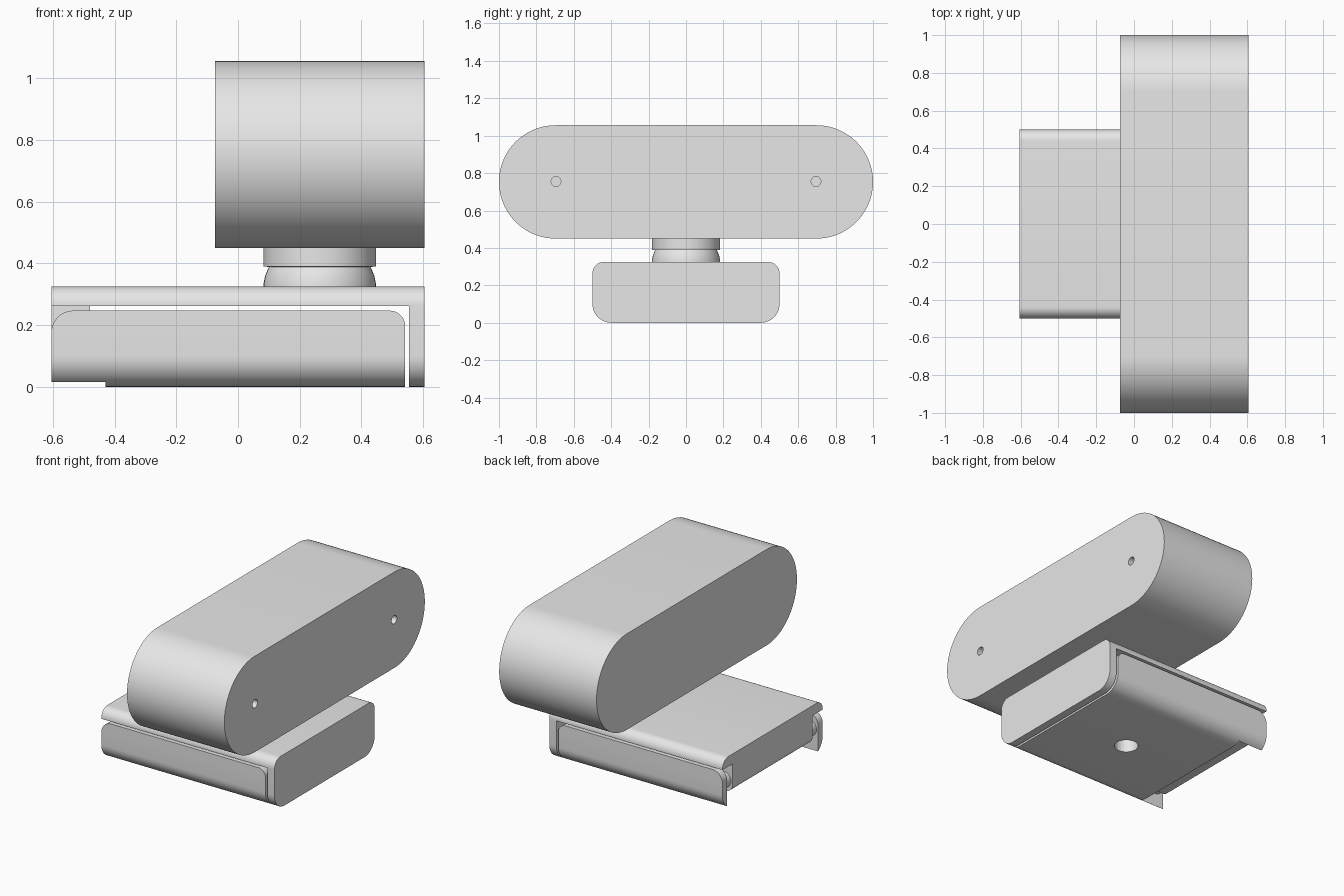
import bpy, bmesh, math
from mathutils import Matrix, Vector

cube = bpy.data.objects.get("Cube")
if cube:
    bpy.data.objects.remove(cube, do_unlink=True)

grey = bpy.data.materials.new("plain grey")
grey.use_nodes = True
grey.diffuse_color = (0.8, 0.8, 0.8, 1)
grey.node_tree.nodes["Principled BSDF"].inputs["Base Color"].default_value = (0.8, 0.8, 0.8, 1)


def finish(bm, name):
    bmesh.ops.recalc_face_normals(bm, faces=bm.faces)
    mesh = bpy.data.meshes.new(name)
    bm.to_mesh(mesh)
    bm.free()
    mesh.materials.append(grey)
    obj = bpy.data.objects.new(name, mesh)
    bpy.context.collection.objects.link(obj)
    return obj


def smooth(obj):
    bpy.ops.object.select_all(action='DESELECT')
    obj.select_set(True)
    bpy.context.view_layer.objects.active = obj
    bpy.ops.object.shade_smooth_by_angle(angle=math.radians(30))


def rounded_rect(u0, u1, v0, v1, radii, steps=12):
    """Outline; radii run bottom left, bottom right, top right, top left."""
    pts = []
    corners = [(u0, v0, 1, 1), (u1, v0, -1, 1), (u1, v1, -1, -1), (u0, v1, 1, -1)]
    for i, ((u, v, su, sv), r) in enumerate(zip(corners, radii)):
        if r == 0:
            pts.append((u, v))
            continue
        for k in range(steps + 1):
            a = math.pi * (1 + i / 2 + k / steps / 2)
            pts.append((u + su * r + r * math.cos(a), v + sv * r + r * math.sin(a)))
    return pts


def extrude(name, pts, axis, start, end):
    """Prism of a YZ outline along x, or of an XZ outline along y."""
    place = (lambda u, v: (start, u, v)) if axis == 'x' else (lambda u, v: (u, start, v))
    bm = bmesh.new()
    face = bm.faces.new([bm.verts.new(place(*p)) for p in pts])
    out = bmesh.ops.extrude_face_region(bm, geom=[face])
    moved = [g for g in out['geom'] if isinstance(g, bmesh.types.BMVert)]
    step = end - start
    bmesh.ops.translate(bm, verts=moved, vec=(step, 0, 0) if axis == 'x' else (0, step, 0))
    bmesh.ops.remove_doubles(bm, verts=bm.verts, dist=0.0001)
    return finish(bm, name)


def box(name, x0, x1, y0, y1, z0, z1):
    return extrude(name, rounded_rect(y0, y1, z0, z1, (0, 0, 0, 0)), 'x', x0, x1)


def cylinder(name, centre, r, depth, axis):
    bm = bmesh.new()
    turn = Vector((0, 0, 1)).rotation_difference(Vector(axis)).to_matrix().to_4x4()
    bmesh.ops.create_cone(bm, cap_ends=True, segments=40, radius1=r, radius2=r, depth=depth,
                          matrix=Matrix.Translation(centre) @ turn)
    return finish(bm, name)


def combine(obj, tool, operation='DIFFERENCE'):
    tool.hide_render = True
    mod = obj.modifiers.new("cut", 'BOOLEAN')
    mod.operation, mod.object, mod.solver = operation, tool, 'EXACT'
    bpy.context.view_layer.objects.active = obj
    bpy.ops.object.modifier_apply(modifier=mod.name)
    bpy.data.objects.remove(tool, do_unlink=True)


def lathe(name, profile, x):
    bm = bmesh.new()
    verts = [bm.verts.new((r, 0, z)) for r, z in profile]
    edges = [bm.edges.new(pair) for pair in zip(verts, verts[1:])]
    bmesh.ops.spin(bm, geom=verts + edges, cent=(0, 0, 0), axis=(0, 0, 1),
                   angle=math.tau, steps=48)
    bmesh.ops.remove_doubles(bm, verts=bm.verts, dist=0.0001)
    bmesh.ops.translate(bm, verts=bm.verts, vec=(x, 0, 0))
    return finish(bm, name)


# Camera head: long pill with two small holes in its +x face
head = extrude("camera_head", rounded_rect(-1, 1, 0.45, 1.056, [0.303] * 4, 20), 'x', -0.075, 0.605)
for side in (-1, 1):
    combine(head, cylinder("hole_cutter", (0.605, side * 0.695, 0.755), 0.026, 0.08, (1, 0, 0)))
smooth(head)

# Swivel neck: collar above a rounded lower joint
smooth(lathe("neck_collar", [(0, 0.38), (0.183, 0.39), (0.183, 0.46), (0, 0.46)], 0.265))
smooth(lathe("neck_joint", [(0, 0.31), (0.183, 0.31), (0.182, 0.335), (0.177, 0.36),
                            (0.169, 0.38), (0.163, 0.392), (0, 0.392)], 0.265))

# Clip: top plate and end plate in one angled piece
section = rounded_rect(-0.5, 0.5, 0, 0.325, (0.1, 0.1, 0.06, 0.06))
clip = extrude("mount_clip", section, 'x', -0.605, 0.605)
combine(clip, box("clip_cutter", -1, 0.555, -1, 1, -1, 0.262))
smooth(clip)

# Hinge block under the free end of the top plate
hinge = extrude("hinge_block", rounded_rect(-0.605, -0.48, 0.08, 0.27, (0.05, 0.05, 0, 0)),
                'y', -0.4, 0.4)
smooth(hinge)

# Folding leg: rounded outline in both directions, with two thin hinge ears
leg = extrude("folding_leg", rounded_rect(-0.605, 0.542, 0, 0.247, (0, 0, 0.05, 0.07)), 'y', -0.6, 0.6)
combine(leg, extrude("leg_section", rounded_rect(-0.5, 0.5, 0, 0.4, (0.1, 0.1, 0, 0)),
                     'x', -0.7, 0.7), 'INTERSECT')
combine(leg, box("ear_cutter", -1, -0.43, -0.453, 0.453, -1, 1))
combine(leg, cylinder("socket_cutter", (0.06, 0, 0), 0.07, 0.2, (0, 0, 1)))
smooth(leg)

# Hinge pins between the block and the ears
for side, label in ((-1, "right"), (1, "left")):
    smooth(cylinder(f"hinge_pin_{label}", (-0.545, side * 0.427, 0.15), 0.05, 0.07, (0, 1, 0)))
